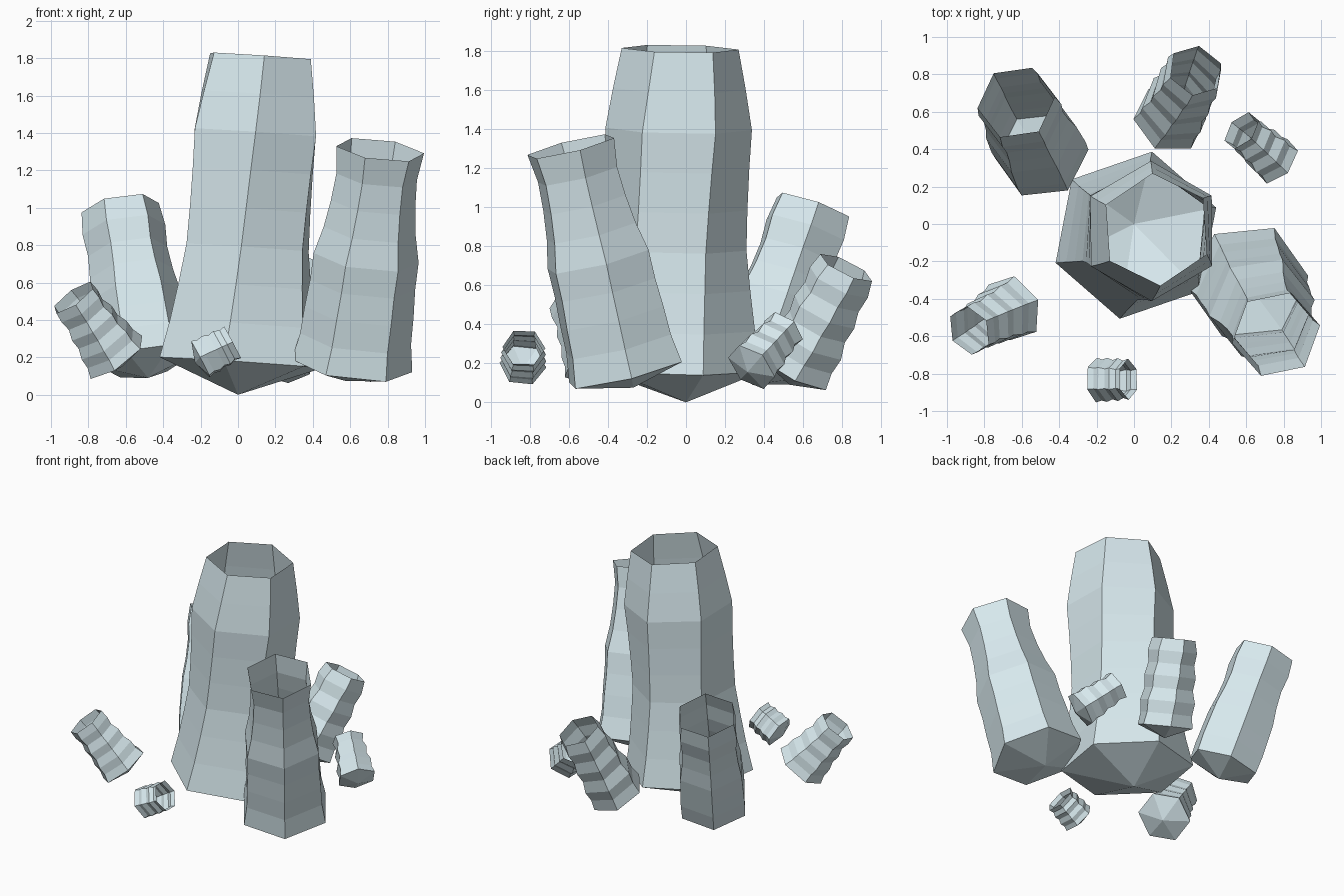
import bpy, math
from mathutils import Vector

mat = bpy.data.materials.new("pale_crystal")
mat.diffuse_color = (0.68, 0.81, 0.85, 1)


def crystal(name, base, top, tip, phase, twist, radii):
    """Open six-sided shaft of stacked rings, closed by a shallow point below."""
    base, top = Vector(base), Vector(top)
    turn = Vector((0, 0, 1)).rotation_difference(top - base)
    verts, faces, n = [], [], len(radii)
    for i, r in enumerate(radii):
        t = i / (n - 1)
        centre = base.lerp(top, t)
        for k in range(6):
            a = math.radians(phase + twist * t + 60 * k)
            verts.append(centre + turn @ Vector((r * math.cos(a), r * math.sin(a), 0)))
    verts.append(Vector(tip))
    for k in range(6):
        j = (k + 1) % 6
        faces.append((len(verts) - 1, j, k))
        for i in range(n - 1):
            faces.append((6 * i + k, 6 * i + j, 6 * i + 6 + j, 6 * i + 6 + k))
    mesh = bpy.data.meshes.new(name)
    mesh.from_pydata([tuple(v) for v in verts], [], faces)
    mesh.materials.append(mat)
    obj = bpy.data.objects.new(name, mesh)
    bpy.context.collection.objects.link(obj)
    return obj


# Tall central shaft
crystal("central_crystal", (0.01, -0.06, 0.17), (0.12, -0.03, 1.81), (0, 0, 0), 19, 15,
        [0.455, 0.415, 0.385, 0.36, 0.36, 0.365, 0.375, 0.34, 0.30])

# Large side shafts
crystal("right_crystal", (0.61, -0.31, 0.155), (0.76, -0.59, 1.31), (0.57, -0.27, 0.075), 5, 6,
        [0.325, 0.30, 0.295, 0.285, 0.285, 0.25, 0.23, 0.22, 0.24])
crystal("back_left_crystal", (-0.49, 0.37, 0.18), (-0.63, 0.65, 1.0), (-0.48, 0.34, 0.09), 5, 2,
        [0.25, 0.255, 0.25, 0.245, 0.225, 0.215, 0.225, 0.21])

# Medium shafts
crystal("back_crystal", (0.19, 0.56, 0.16), (0.33, 0.82, 0.69), (0.17, 0.53, 0.09), 3, 17,
        [0.20, 0.185, 0.195, 0.17, 0.18, 0.16, 0.17, 0.15])
crystal("front_left_crystal", (-0.65, -0.45, 0.2), (-0.88, -0.57, 0.52), (-0.62, -0.43, 0.15), 20, 10,
        [0.185, 0.165, 0.165, 0.145, 0.15, 0.13, 0.14, 0.135])

# Small shards
crystal("front_shard", (-0.2, -0.835, 0.19), (-0.03, -0.83, 0.28), (-0.23, -0.835, 0.17), 25, 5,
        [0.12, 0.11, 0.118, 0.105, 0.115, 0.10, 0.11])
crystal("back_right_shard", (0.765, 0.335, 0.18), (0.575, 0.5, 0.37), (0.79, 0.315, 0.155), 15, 5,
        [0.14, 0.125, 0.133, 0.11, 0.12, 0.10, 0.115])
